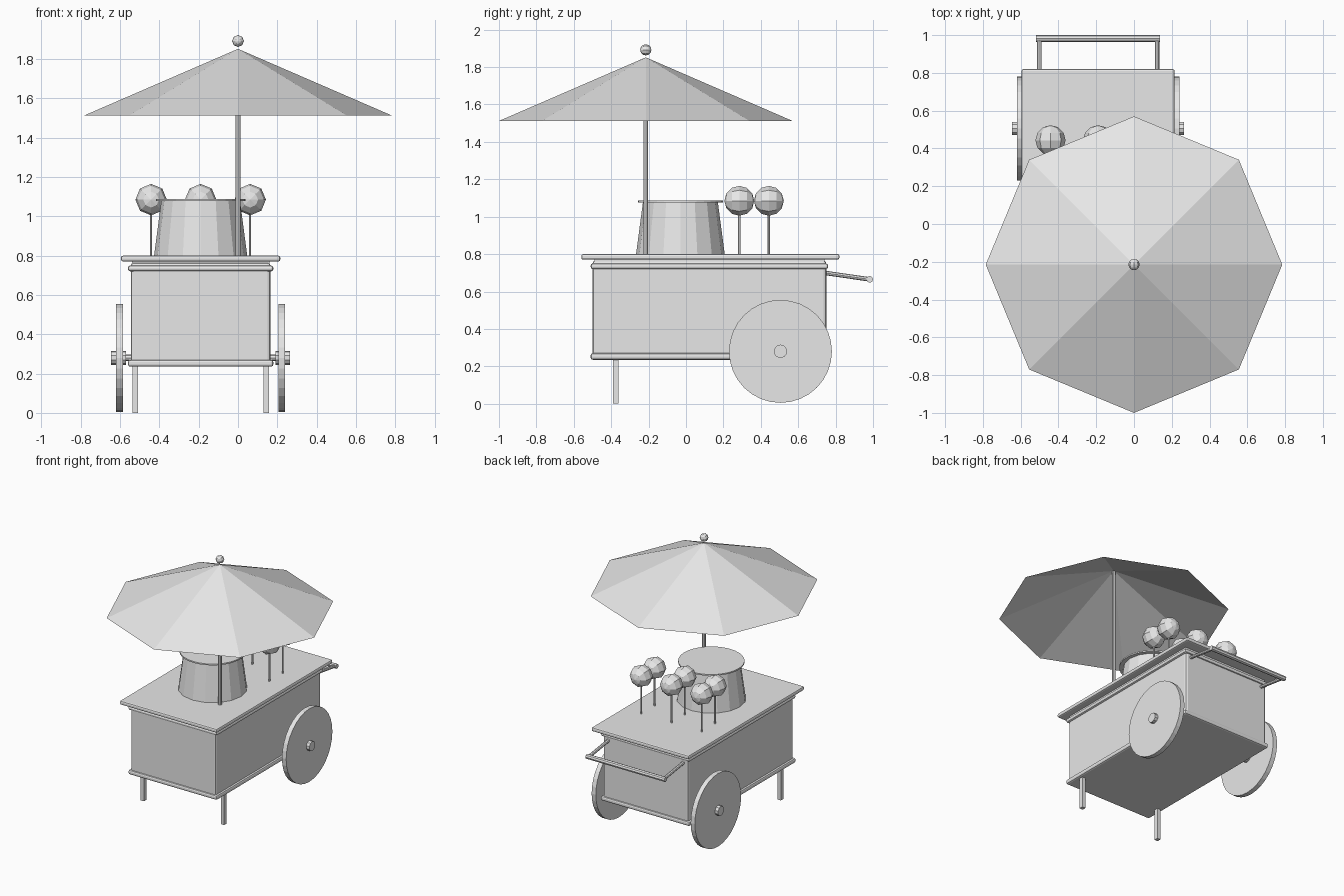
import bpy, math
from mathutils import Vector

if "Cube" in bpy.data.objects:
    bpy.data.objects.remove(bpy.data.objects["Cube"])

grey = bpy.data.materials.new("light_grey")
grey.diffuse_color = (0.8, 0.8, 0.8, 1)
grey.use_nodes = True
grey.node_tree.nodes["Principled BSDF"].inputs["Base Color"].default_value = grey.diffuse_color
CX = -0.19  # cart centre line


def finish(name):
    ob = bpy.context.object
    ob.name = name
    ob.data.materials.append(grey)
    return ob


def box(name, lo, hi, bevel=0, segments=2):
    lo, hi = Vector(lo), Vector(hi)
    bpy.ops.mesh.primitive_cube_add(size=1, location=(lo + hi) / 2)
    bpy.context.object.scale = hi - lo
    bpy.ops.object.transform_apply(location=False, rotation=False)
    ob = finish(name)
    if bevel:
        m = ob.modifiers.new("bevel", 'BEVEL')
        m.width, m.segments = bevel, segments
    return ob


def rod(name, a, b, r1, sides=8, r2=None, cap='NGON'):
    a, b = Vector(a), Vector(b)
    bpy.ops.mesh.primitive_cone_add(vertices=sides, radius1=r1, radius2=r1 if r2 is None else r2,
                                    depth=(b - a).length, location=(a + b) / 2, end_fill_type=cap,
                                    rotation=(b - a).to_track_quat('Z', 'Y').to_euler())
    return finish(name)


def ball(name, loc, r):
    bpy.ops.mesh.primitive_uv_sphere_add(segments=8, ring_count=6, radius=r, location=loc,
                                         rotation=(math.pi / 2, 0, 0))
    return finish(name)


# Cart body, trims and counter
box("cart_body", (CX - 0.355, -0.50, 0.24), (CX + 0.355, 0.75, 0.765), 0.015)
box("lower_trim", (CX - 0.37, -0.51, 0.235), (CX + 0.37, 0.76, 0.27), 0.012)
box("upper_trim", (CX - 0.37, -0.51, 0.72), (CX + 0.37, 0.76, 0.75), 0.012)
box("counter_neck", (CX - 0.35, -0.49, 0.75), (CX + 0.35, 0.74, 0.772))
box("counter_top", (CX - 0.405, -0.56, 0.77), (CX + 0.405, 0.82, 0.80), 0.01)

# Wheels, hubs, front legs and push handle arms on both sides
for s, side in ((-1, "left"), (1, "right")):
    def px(d):
        return CX + s * d
    rod(side + "_wheel", (px(0.395), 0.505, 0.28), (px(0.43), 0.505, 0.28), 0.275, 32)
    rod(side + "_hub", (px(0.38), 0.505, 0.28), (px(0.455), 0.505, 0.28), 0.036, 10)
    x1, x2 = sorted((px(0.32), px(0.348)))
    box(side + "_leg", (x1, -0.39, 0), (x2, -0.36, 0.25))
    rod(side + "_handle_arm", (px(0.312), 0.74, 0.70), (px(0.312), 0.982, 0.665), 0.012)
rod("axle", (CX - 0.40, 0.505, 0.28), (CX + 0.40, 0.505, 0.28), 0.016)
rod("handle_bar", (CX - 0.328, 0.982, 0.665), (CX + 0.328, 0.982, 0.665), 0.018)

# Tapered pot with a flat lid
rod("pot", (CX, -0.03, 0.80), (CX, -0.03, 1.08), 0.237, 16, 0.20)
rod("pot_lid", (CX, -0.03, 1.077), (CX, -0.03, 1.087), 0.227, 32)

# Round treats on sticks in two rows
for i in range(3):
    for j in range(2):
        x, y = CX + (i - 1) * 0.252, 0.285 + j * 0.158
        rod("treat_stick", (x, y, 0.79), (x, y, 1.03), 0.006, 6)
        ball("treat_ball", (x, y, 1.085), 0.08)

# Parasol: pole, open eight-sided canopy and finial
rod("parasol_pole", (0, -0.215, 0.76), (0, -0.215, 1.845), 0.013)
rod("parasol_canopy", (0, -0.215, 1.512), (0, -0.215, 1.852), 0.785, 8, 0, 'NOTHING')
ball("parasol_finial", (0, -0.215, 1.892), 0.03)
